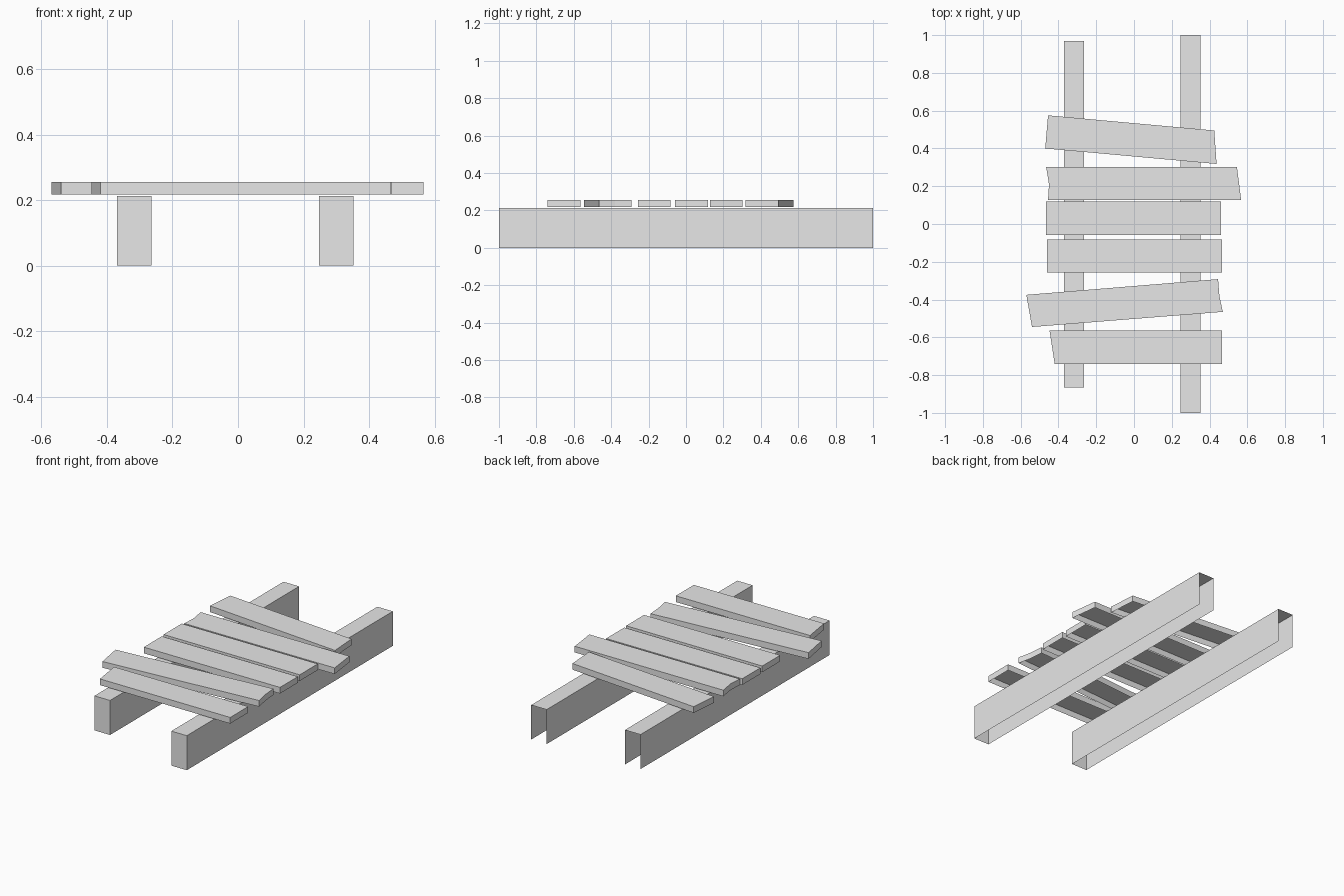
import bpy
import bmesh

cube = bpy.data.objects.get("Cube")
if cube:
    bpy.data.objects.remove(cube, do_unlink=True)

grey = bpy.data.materials.new("plain_grey")
grey.use_nodes = True
COLOUR = (0.8, 0.8, 0.8, 1)
grey.diffuse_color = COLOUR
grey.node_tree.nodes["Principled BSDF"].inputs["Base Color"].default_value = COLOUR


def open_shell(name, outline, z0, z1, open_sides=()):
    """Thin shell with a top and side walls but no underside; outline runs anticlockwise."""
    bm = bmesh.new()
    low = [bm.verts.new((x, y, z0)) for x, y in outline]
    high = [bm.verts.new((x, y, z1)) for x, y in outline]
    bm.faces.new(high)
    n = len(outline)
    for i in range(n):
        if i not in open_sides:
            j = (i + 1) % n
            bm.faces.new((low[i], low[j], high[j], high[i]))
    mesh = bpy.data.meshes.new(name)
    bm.to_mesh(mesh)
    bm.free()
    mesh.materials.append(grey)
    obj = bpy.data.objects.new(name, mesh)
    bpy.context.collection.objects.link(obj)
    return obj


def rectangle(x0, x1, y0, y1):
    return [(x0, y0), (x1, y0), (x1, y1), (x0, y1)]


# Long rails: hollow channels, open underneath and at the back end
BACK = 2
open_shell("right_rail", rectangle(-0.37, -0.264, -0.865, 0.97), 0, 0.212, {BACK})
open_shell("left_rail", rectangle(0.247, 0.352, -1, 1), 0, 0.212, {BACK})

# Crooked planks, listed from front to back
planks = [
    [(-0.42, -0.74), (0.465, -0.74), (0.465, -0.565), (-0.447, -0.565)],
    [(-0.54, -0.545), (0.47, -0.465), (0.452, -0.38), (0.445, -0.292), (-0.57, -0.375)],
    rectangle(-0.46, 0.465, -0.257, -0.083),
    rectangle(-0.465, 0.46, -0.058, 0.118),
    [(-0.455, 0.128), (0.567, 0.128), (0.545, 0.302), (-0.465, 0.302), (-0.45, 0.21)],
    [(-0.47, 0.4), (0.437, 0.318), (0.425, 0.495), (-0.455, 0.575)],
]
for number, outline in enumerate(planks, 1):
    open_shell(f"plank_{number}", outline, 0.217, 0.255)
